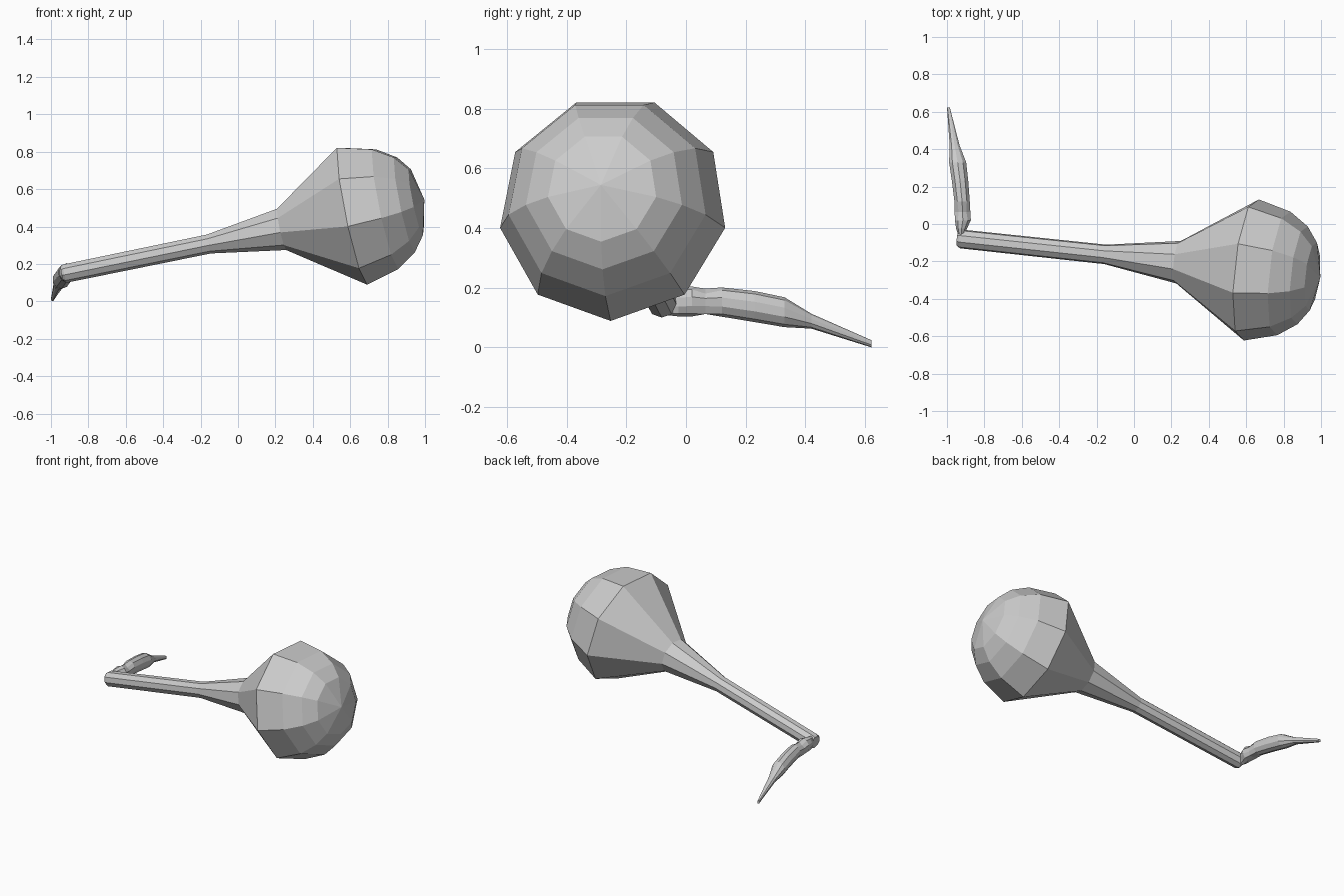
import bpy, bmesh
from math import cos, sin, pi
from mathutils import Vector

if "Cube" in bpy.data.objects:
    bpy.data.objects.remove(bpy.data.objects["Cube"])


def loft(name, rings, tip=None):
    """Skin a list of equal point loops; the last loop closes to a tip or a cap."""
    bm = bmesh.new()
    loops = [[bm.verts.new(p) for p in ring] for ring in rings]
    n = len(loops[0])
    for a, b in zip(loops, loops[1:]):
        for i in range(n):
            j = (i + 1) % n
            bm.faces.new((a[i], a[j], b[j], b[i]))
    bm.faces.new(loops[0][::-1])
    if tip is None:
        bm.faces.new(loops[-1])
    else:
        pole = bm.verts.new(tip)
        for i in range(n):
            bm.faces.new((loops[-1][i], loops[-1][(i + 1) % n], pole))
    bmesh.ops.recalc_face_normals(bm, faces=bm.faces)
    mesh = bpy.data.meshes.new(name)
    bm.to_mesh(mesh)
    bm.free()
    obj = bpy.data.objects.new(name, mesh)
    bpy.context.collection.objects.link(obj)
    return obj


# Gourd body: nine-sided revolved profile (distance along axis, radius)
start = Vector((-0.925, -0.08, 0.15))
axis = Vector((0.974, -0.104, 0.200)).normalized()
side = Vector((0, 0, 1)).cross(axis).normalized()
up = axis.cross(side)
profile = [(-0.015, 0.043), (0.0, 0.051), (0.79, 0.053), (1.19, 0.116),
           (1.58, 0.385), (1.76, 0.337), (1.865, 0.267), (1.927, 0.185)]
rings = []
for t, r in profile:
    centre = start + axis * t
    rings.append([centre + r * (side * cos(a) + up * sin(a))
                  for a in (-pi / 2 + 2 * pi * i / 9 for i in range(9))])
loft("gourd", rings, start + axis * 1.972)

# Bent stalk: oval sections (y, x, z, half width, half height, pleat depth)
sections = [(-0.08, -0.925, 0.150, 0.010, 0.040, 0),
            (-0.025, -0.922, 0.152, 0.030, 0.048, 0),
            (0.02, -0.915, 0.154, 0.045, 0.050, 0),
            (0.065, -0.917, 0.150, 0.044, 0.047, 0.2),
            (0.12, -0.919, 0.152, 0.043, 0.049, 0),
            (0.23, -0.930, 0.137, 0.046, 0.052, 0),
            (0.33, -0.943, 0.118, 0.048, 0.050, 0),
            (0.42, -0.959, 0.088, 0.028, 0.025, 0),
            (0.622, -0.992, 0.012, 0.008, 0.012, 0)]
rings = []
for y, x, z, w, h, pleat in sections:
    ring = []
    for i in range(10):
        a = pi / 2 + 2 * pi * i / 10
        k = 1 - pleat * (i % 2)
        ring.append((x + w * k * cos(a), y, z + h * k * sin(a)))
    rings.append(ring)
loft("stalk", rings)
